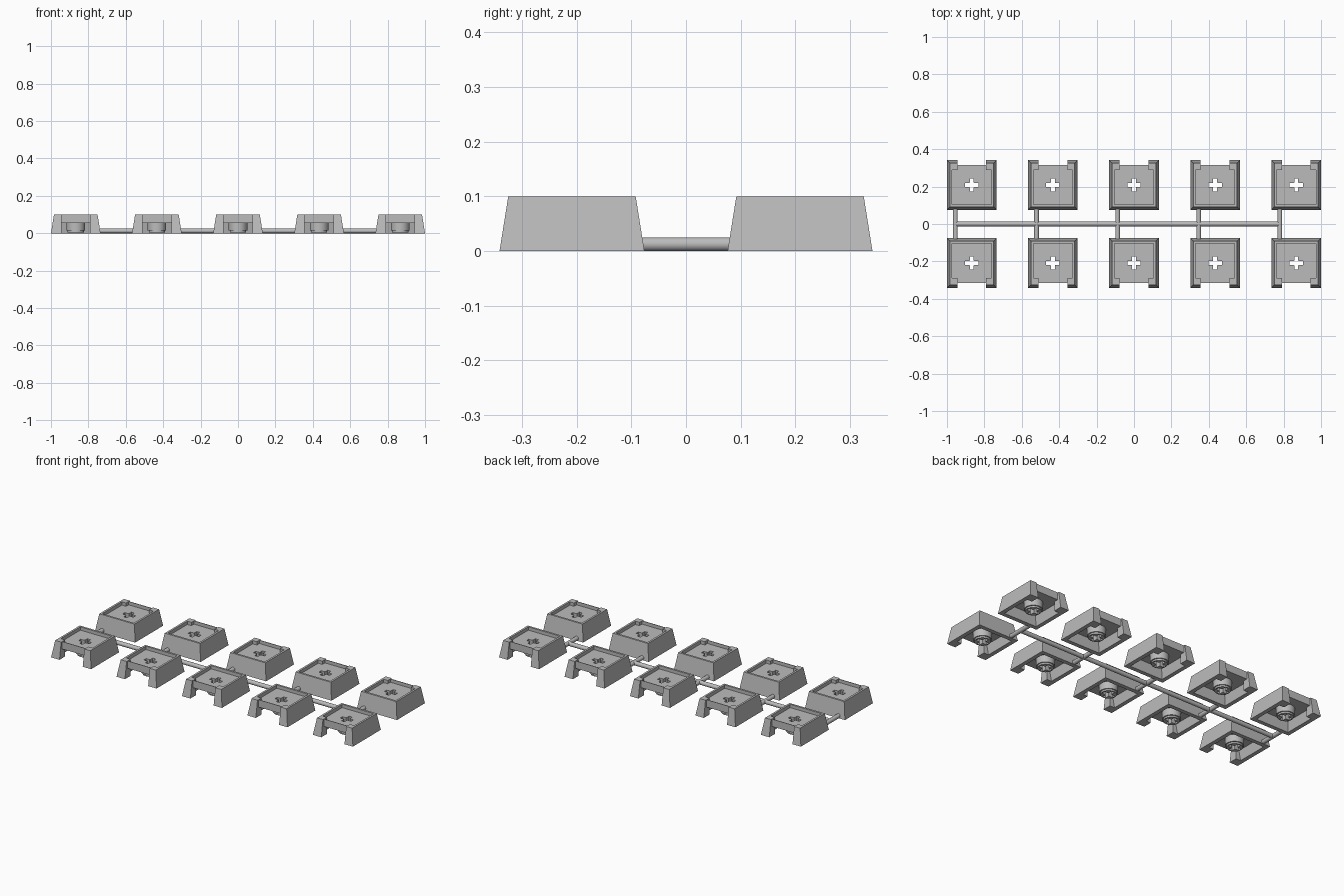
import bpy, bmesh
from math import pi, radians
from mathutils import Matrix

cube = bpy.data.objects.get("Cube")
if cube:
    bpy.data.objects.remove(cube, do_unlink=True)

grey = bpy.data.materials.new("light grey plastic")
grey.use_nodes = True
GREY = (0.5, 0.5, 0.5, 1)
grey.diffuse_color = GREY
grey.node_tree.nodes["Principled BSDF"].inputs["Base Color"].default_value = GREY


def add_object(name, bm):
    bmesh.ops.recalc_face_normals(bm, faces=bm.faces)
    mesh = bpy.data.meshes.new(name)
    bm.to_mesh(mesh)
    bm.free()
    mesh.materials.append(grey)
    obj = bpy.data.objects.new(name, mesh)
    bpy.context.collection.objects.link(obj)
    return obj


def block(name, x0, x1, y0, y1, z0, z1, taper=0):
    """Box whose top edges are drawn in by the taper."""
    bm = bmesh.new()
    bmesh.ops.create_cube(bm, size=1)
    for v in bm.verts:
        t = taper if v.co.z > 0 else 0
        v.co.x = x0 + t if v.co.x < 0 else x1 - t
        v.co.y = y0 + t if v.co.y < 0 else y1 - t
        v.co.z = z0 if v.co.z < 0 else z1
    return add_object(name, bm)


def cylinder(name, radius, z0, z1, sides=48):
    bm = bmesh.new()
    bmesh.ops.create_cone(bm, cap_ends=True, segments=sides, radius1=radius, radius2=radius,
                          depth=z1 - z0, matrix=Matrix.Translation((0, 0, (z0 + z1) / 2)))
    return add_object(name, bm)


def combine(target, other, operation):
    """Apply a boolean and discard the helper."""
    other.hide_render = True
    mod = target.modifiers.new("boolean", "BOOLEAN")
    mod.operation, mod.object, mod.solver = operation, other, "EXACT"
    bpy.context.view_layer.update()
    graph = bpy.context.evaluated_depsgraph_get()
    mesh = bpy.data.meshes.new_from_object(target.evaluated_get(graph))
    target.modifiers.clear()
    target.data = mesh
    bpy.data.objects.remove(other, do_unlink=True)


# Cap shell: tapered body, hollow below, recessed top, one open side (-y)
HALF, TAPER, HEIGHT = 0.1325, 0.016, 0.1
PLATE_TOP, PLATE_BOTTOM = 0.08, 0.056
cap = block("cap_front_1", -HALF, HALF, -HALF, HALF, 0, HEIGHT, TAPER)
inner = HALF - 0.024
combine(cap, block("hollow", -inner, inner, -inner, inner, -0.001, PLATE_BOTTOM, 0.012), "DIFFERENCE")
rim = HALF - 0.028
combine(cap, block("recess", -rim, rim, -rim, rim, PLATE_TOP, 0.2), "DIFFERENCE")
gap = 0.077
combine(cap, block("opening", -gap, gap, -0.2, -0.08, -0.1, PLATE_BOTTOM), "DIFFERENCE")
combine(cap, block("lip_cut", -gap, gap, -0.2, -0.108, -0.1, 0.2), "DIFFERENCE")

# Corner posts thickened inward, both sides of the opening
for side in (-1, 1):
    xs = sorted((side * gap, side * 0.11))
    combine(cap, block("post", *xs, -0.112, -0.08, 0, HEIGHT), "UNION")

# Stem under the plate with a stepped tip
combine(cap, cylinder("stem", 0.05, 0.014, 0.06), "UNION")
combine(cap, cylinder("stem_tip", 0.043, 0.004, 0.03), "UNION")

# Cross-shaped slot through plate and stem
for a, b in ((0.036, 0.0105), (0.0105, 0.036)):
    combine(cap, block("slot", -a, a, -b, b, -0.1, 0.2), "DIFFERENCE")
combine(cap, cylinder("slot_centre", 0.017, -0.1, 0.2, 8), "DIFFERENCE")

cap.data.name = "cap"
bpy.context.view_layer.objects.active = cap
cap.select_set(True)
bpy.ops.object.shade_smooth_by_angle(angle=radians(30))
cap.select_set(False)

# Two rows of five caps, open sides facing outward
PITCH, ROW_Y = 0.4337, 0.2085
for i in range(5):
    for row, sign in (("front", -1), ("back", 1)):
        obj = cap
        if (row, i) != ("front", 0):
            obj = cap.copy()
            obj.name = f"cap_{row}_{i + 1}"
            bpy.context.collection.objects.link(obj)
        obj.location = ((i - 2) * PITCH, sign * ROW_Y, 0)
        obj.rotation_euler.z = 0 if sign < 0 else pi

# Round sprue: one long runner and five cross runners
RADIUS = 0.0125


def runner(name, length, x, axis):
    bm = bmesh.new()
    bmesh.ops.create_cone(bm, cap_ends=True, segments=24, radius1=RADIUS, radius2=RADIUS,
                          depth=length, matrix=Matrix.Rotation(pi / 2, 4, axis))
    obj = add_object(name, bm)
    obj.location = (x, 0, RADIUS)
    bpy.context.view_layer.objects.active = obj
    obj.select_set(True)
    bpy.ops.object.shade_smooth_by_angle(angle=radians(30))
    obj.select_set(False)


OFFSET = -0.0875
runner("long_runner", 4 * PITCH, OFFSET, "Y")
for i in range(5):
    runner(f"cross_runner_{i + 1}", 0.16, (i - 2) * PITCH + OFFSET, "X")
